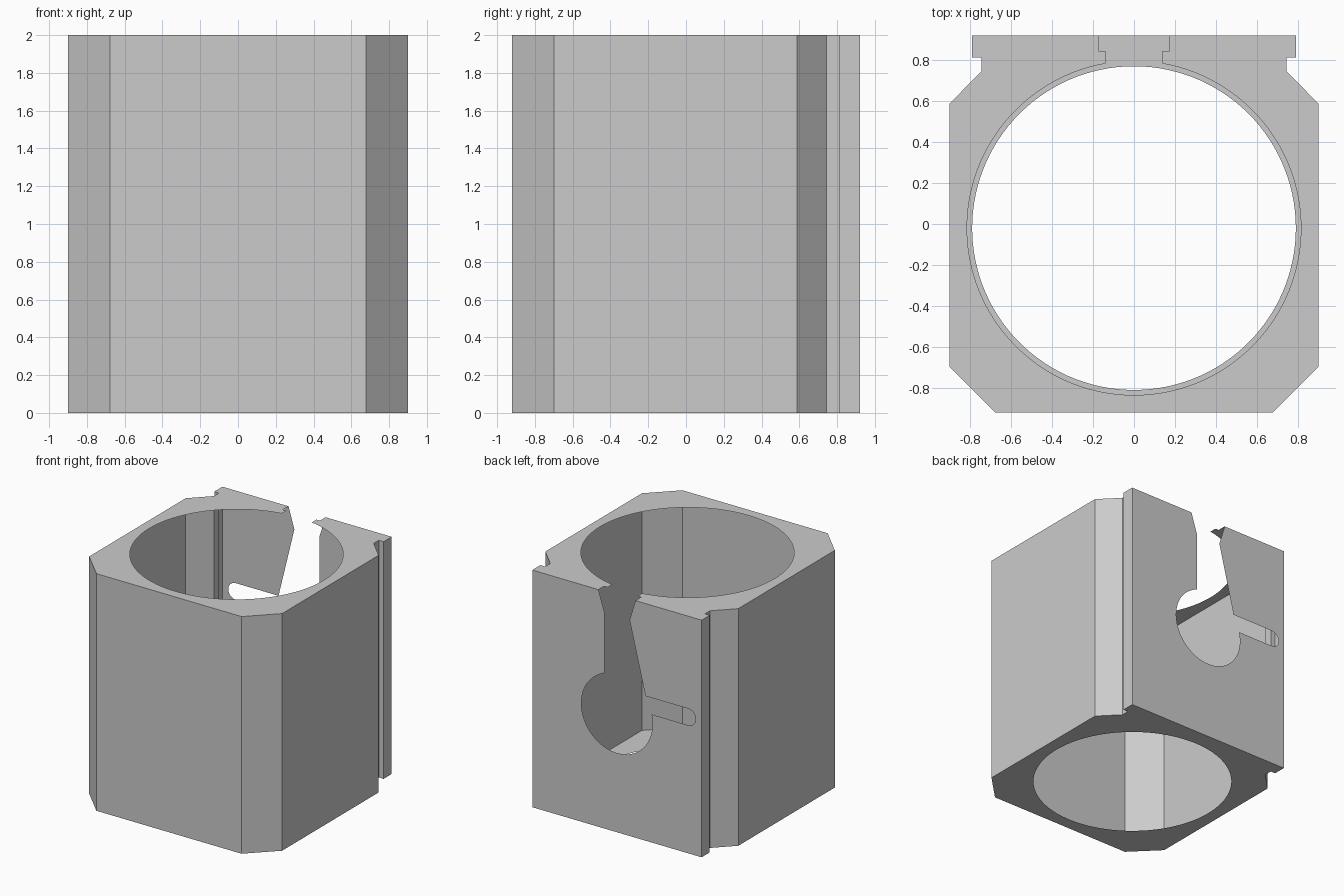
import bpy, bmesh
from math import cos, sin, radians

cube = bpy.data.objects.get("Cube")
if cube:
    bpy.data.objects.remove(cube, do_unlink=True)

gray = bpy.data.materials.new("light gray")
gray.use_nodes = True
gray.diffuse_color = (0.6, 0.6, 0.6, 1)
gray.node_tree.nodes["Principled BSDF"].inputs["Base Color"].default_value = (0.6, 0.6, 0.6, 1)

HEIGHT, BACK = 2, 0.92


def flip(points):
    """Mirror a run of points across x = 0, keeping the loop direction."""
    return [(-x, y) for x, y in reversed(points)]


def arc(cx, cy, r, a0, a1, steps):
    angles = [radians(a0 + (a1 - a0) * i / steps) for i in range(steps + 1)]
    return [(cx + r * cos(a), cy + r * sin(a)) for a in angles]


def panel(bm, loops, place, normal):
    """Fill a flat sheet bounded by one or more closed loops."""
    edges = []
    for loop in loops:
        verts = [bm.verts.new(place(a, b)) for a, b in loop]
        edges += [bm.edges.new((v, verts[i - 1])) for i, v in enumerate(verts)]
    out = bmesh.ops.triangle_fill(bm, edges=edges, use_beauty=True, normal=normal)
    for face in out["geom"]:
        if isinstance(face, bmesh.types.BMFace):
            face.normal_update()
            if face.normal.dot(normal) < 0:
                face.normal_flip()


bm = bmesh.new()

# Right half of the outline: chamfered corners and a grooved rear flange
half = [(0.677, -0.92), (0.9, -0.698), (0.9, 0.588), (0.745, 0.745),
        (0.745, 0.812), (0.79, 0.812), (0.79, BACK)]

# Thin side walls, leaving the back open for its own panel
path = flip(half) + half
for (x0, y0), (x1, y1) in zip(path, path[1:]):
    bm.faces.new([bm.verts.new(p) for p in
                  ((x0, y0, 0), (x1, y1, 0), (x1, y1, HEIGHT), (x0, y0, HEIGHT))])

# Bottom plate with a round hole
panel(bm, [path, arc(0, -0.02, 0.79, 0, 357, 119)],
      lambda x, y: (x, y, 0), (0, 0, -1))

# Top plate with a round opening joined to the back by a stepped slot
slot = [(0.173, BACK), (0.173, 0.845), (0.14, 0.845)]
opening = slot + arc(0, -0.02, 0.815, 80.1, -260.1, 120) + flip(slot)
panel(bm, [half + opening + flip(half)],
      lambda x, y: (x, y, HEIGHT), (0, 0, 1))

# Back panel with a keyhole: funnel mouth, round opening and side slit
keyhole = [(0.173, HEIGHT), (0.115, 1.82)]
keyhole += arc(0, 1, 0.332, 69.7, -194, 64)
keyhole += arc(-0.665, 1.15, 0.07, 270, 90, 16)
keyhole += [(-0.266, 1.22), (-0.118, 1.82), (-0.173, HEIGHT)]
frame = [(-0.79, HEIGHT), (-0.79, 0), (0.79, 0), (0.79, HEIGHT)]
panel(bm, [frame + keyhole], lambda x, z: (x, BACK, z), (0, 1, 0))

# Weld the sheets into one casing
bmesh.ops.remove_doubles(bm, verts=bm.verts, dist=0.0005)
bmesh.ops.dissolve_degenerate(bm, edges=bm.edges, dist=0.0001)
mesh = bpy.data.meshes.new("casing")
bm.to_mesh(mesh)
bm.free()
mesh.materials.append(gray)
casing = bpy.data.objects.new("casing", mesh)
bpy.context.collection.objects.link(casing)
